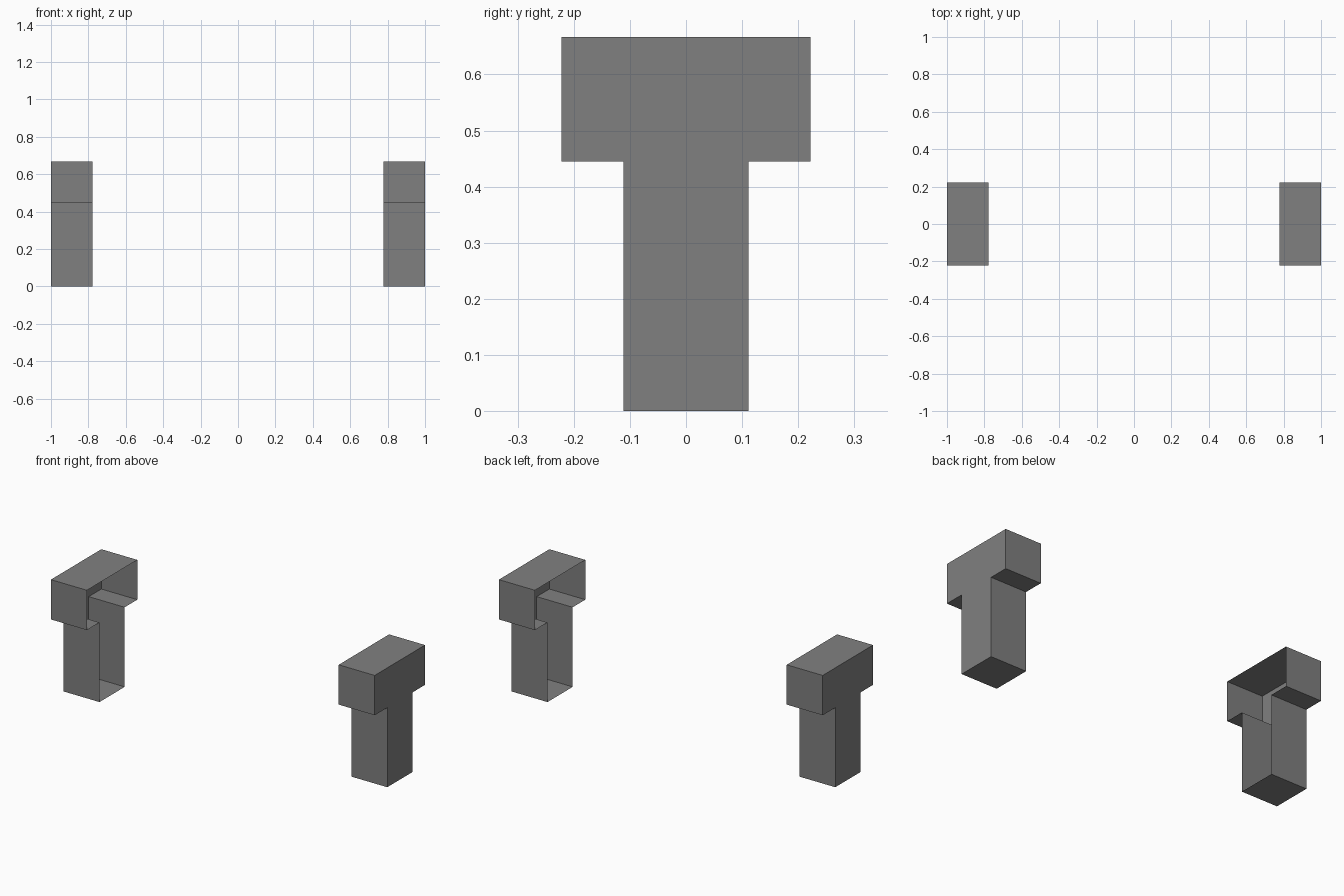
import bpy, bmesh
from mathutils import Vector

if "Cube" in bpy.data.objects:
    bpy.data.objects.remove(bpy.data.objects["Cube"])

U = 1 / 9  # grid module of the model

grey = bpy.data.materials.new("mid grey")
grey.diffuse_color = (0.216, 0.216, 0.216, 1)
grey.use_nodes = True
grey.node_tree.nodes["Principled BSDF"].inputs["Base Color"].default_value = grey.diffuse_color

# T outline in (y, z), counter-clockwise seen from +x
half = [(1, 0), (1, 4), (2, 4), (2, 6)]
outline = half + [(-y, z) for y, z in reversed(half)]


def t_post(name, side):
    """Thin T-shaped shell: outer wall and rim, left open on the inner side."""
    bm = bmesh.new()
    outer = [bm.verts.new((side, y * U, z * U)) for y, z in outline]
    inner = [bm.verts.new((side * (1 - 2 * U), y * U, z * U)) for y, z in outline]
    faces = [outer]
    n = len(outline)
    for i in range(n):
        j = (i + 1) % n
        faces.append([outer[j], outer[i], inner[i], inner[j]])
    for f in faces:
        bm.faces.new(f if side > 0 else f[::-1])
    me = bpy.data.meshes.new(name)
    bm.to_mesh(me)
    bm.free()
    me.materials.append(grey)
    ob = bpy.data.objects.new(name, me)
    bpy.context.collection.objects.link(ob)


# Left and right posts facing each other
t_post("left_post", -1)
t_post("right_post", 1)
